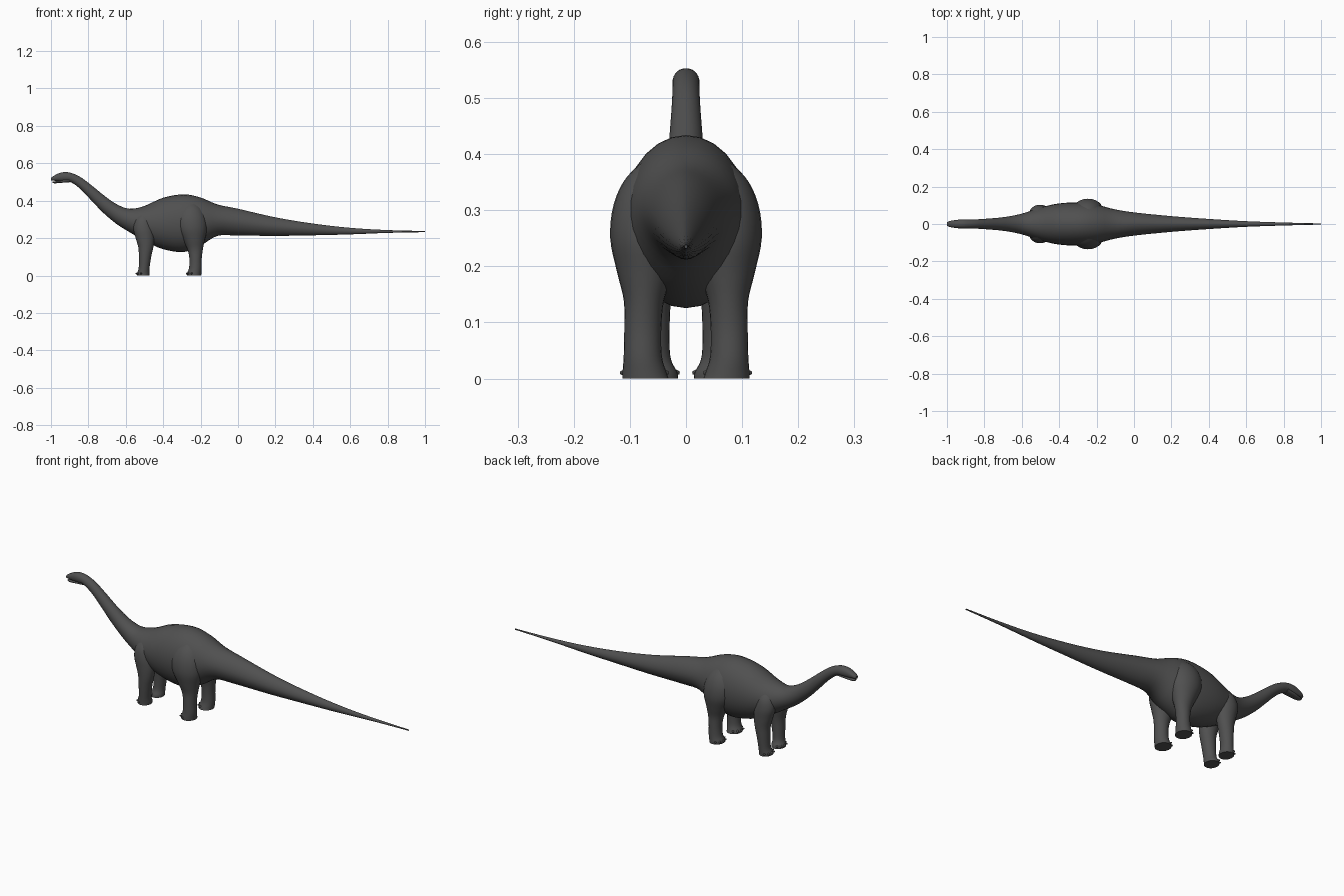
import bpy, bmesh, math
from mathutils import Matrix, Vector

if "Cube" in bpy.data.objects:
    bpy.data.objects.remove(bpy.data.objects["Cube"])

hide = bpy.data.materials.new("dark grey hide")
hide.diffuse_color = (0.08, 0.08, 0.08, 1)
hide.use_nodes = True
hide.node_tree.nodes["Principled BSDF"].inputs["Base Color"].default_value = hide.diffuse_color


def smooth_rows(rows, steps):
    """Catmull-Rom interpolation through rows of numbers."""
    out = []
    for i in range(len(rows) - 1):
        a, b = rows[max(i - 1, 0)], rows[i]
        c, d = rows[i + 1], rows[min(i + 2, len(rows) - 1)]
        for s in range(steps):
            t = s / steps
            out.append([0.5 * (2 * q + (r - p) * t + (2 * p - 5 * q + 4 * r - u) * t * t
                               + (3 * q - p - 3 * r + u) * t ** 3)
                        for p, q, r, u in zip(a, b, c, d)])
    return out + [list(rows[-1])]


def finish(name, bm):
    bmesh.ops.recalc_face_normals(bm, faces=bm.faces)
    me = bpy.data.meshes.new(name)
    bm.to_mesh(me)
    bm.free()
    me.materials.append(hide)
    ob = bpy.data.objects.new(name, me)
    bpy.context.collection.objects.link(ob)
    return ob


def loft(name, rings):
    """Skin a list of closed rings and cap both ends."""
    bm = bmesh.new()
    loops = [[bm.verts.new(p) for p in r] for r in rings]
    n = len(loops[0])
    for a, b in zip(loops, loops[1:]):
        for i in range(n):
            j = (i + 1) % n
            bm.faces.new((a[i], a[j], b[j], b[i]))
    bm.faces.new(loops[0])
    bm.faces.new(loops[-1])
    return finish(name, bm)


def body_ring(x, top, bottom, w, ridge, n=28):
    """Vertical cross-section; ridge above 1 pinches the back and belly."""
    mid, h, pts = (top + bottom) / 2, (top - bottom) / 2, []
    for i in range(n):
        a = 2 * math.pi * i / n
        c, s = math.cos(a), math.sin(a)
        pts.append((x, w * math.copysign(abs(c) ** ridge, c),
                    mid + h * math.copysign(abs(s) ** ridge, s)))
    return pts


# Head, neck, trunk and tail: x, top, bottom, half width, ridge
spine = [
    (-1.0, .522, .508, .009, .9), (-.985, .533, .507, .016, .9),
    (-.955, .548, .504, .021, .9), (-.925, .553, .502, .024, .95),
    (-.89, .548, .497, .024, 1), (-.84, .525, .460, .025, 1),
    (-.78, .480, .397, .029, 1), (-.72, .431, .335, .034, 1),
    (-.65, .382, .276, .044, 1), (-.58, .357, .232, .061, 1),
    (-.50, .372, .185, .088, 1), (-.40, .416, .141, .110, 1),
    (-.29, .434, .126, .115, 1), (-.20, .417, .160, .104, 1),
    (-.11, .380, .212, .080, 1.05), (0, .357, .214, .062, 1.1),
    (.20, .311, .212, .042, 1.1), (.40, .278, .215, .027, 1.1),
    (.60, .255, .220, .015, 1), (.80, .243, .228, .008, 1),
    (1.0, .238, .232, .003, 1)]
loft("body", [body_ring(*r) for r in smooth_rows(spine, 4)])

# Lower jaw, slightly open
jaw = [(-.992, .502, .495, .008, .9), (-.975, .504, .493, .015, .9),
       (-.94, .512, .496, .019, .9), (-.90, .520, .498, .021, 1)]
loft("lower_jaw", [body_ring(*r) for r in smooth_rows(jaw, 3)])


# Legs: x, y, z, half length, half width, from sole to hip or shoulder
front_leg = [
    (-.506, .052, 0, .033, .038), (-.506, .053, .012, .034, .037),
    (-.502, .060, .04, .029, .032), (-.497, .063, .10, .033, .034),
    (-.493, .063, .15, .040, .037), (-.497, .061, .20, .050, .041),
    (-.505, .058, .25, .054, .044), (-.507, .050, .30, .044, .040),
    (-.50, .035, .345, .020, .020)]
rear_leg = [
    (-.234, .072, 0, .037, .041), (-.234, .074, .012, .038, .039),
    (-.228, .077, .04, .034, .034), (-.227, .077, .09, .033, .033),
    (-.229, .075, .14, .041, .036), (-.236, .073, .19, .058, .050),
    (-.245, .072, .25, .080, .063), (-.250, .065, .31, .080, .064),
    (-.250, .050, .36, .060, .055), (-.250, .030, .402, .025, .028)]


def leg_ring(x, y, z, rx, ry, side, n=24):
    return [(x + rx * math.cos(2 * math.pi * i / n),
             side * (y + ry * math.sin(2 * math.pi * i / n)), z) for i in range(n)]


def toes(name, leg, side):
    """Five stubby claws fanned round the front of the foot."""
    x, y, z, rx, ry = leg[1]
    bm = bmesh.new()
    for k in range(5):
        a = math.radians(180 + (k - 2) * 34)
        out = Vector((math.cos(a), math.sin(a) * side, -.15)).normalized()
        place = Matrix.Translation((x + rx * .92 * math.cos(a),
                                    side * (y + ry * .92 * math.sin(a)), .0115))
        turn = out.to_track_quat('Z', 'Y').to_matrix().to_4x4()
        bmesh.ops.create_cone(bm, cap_ends=True, segments=10, radius1=.0095,
                              radius2=.003, depth=.02, matrix=place @ turn)
    finish(name, bm)


for side, label in ((1, "right"), (-1, "left")):
    for kind, leg in (("front", front_leg), ("rear", rear_leg)):
        loft(f"{kind}_leg_{label}", [leg_ring(*r, side) for r in smooth_rows(leg, 4)])
        toes(f"{kind}_toes_{label}", leg, side)

# Smooth skin, keeping soles and mouth edges crisp
for ob in bpy.context.collection.objects:
    ob.select_set(True)
    bpy.context.view_layer.objects.active = ob
bpy.ops.object.shade_smooth_by_angle(angle=math.radians(45))
